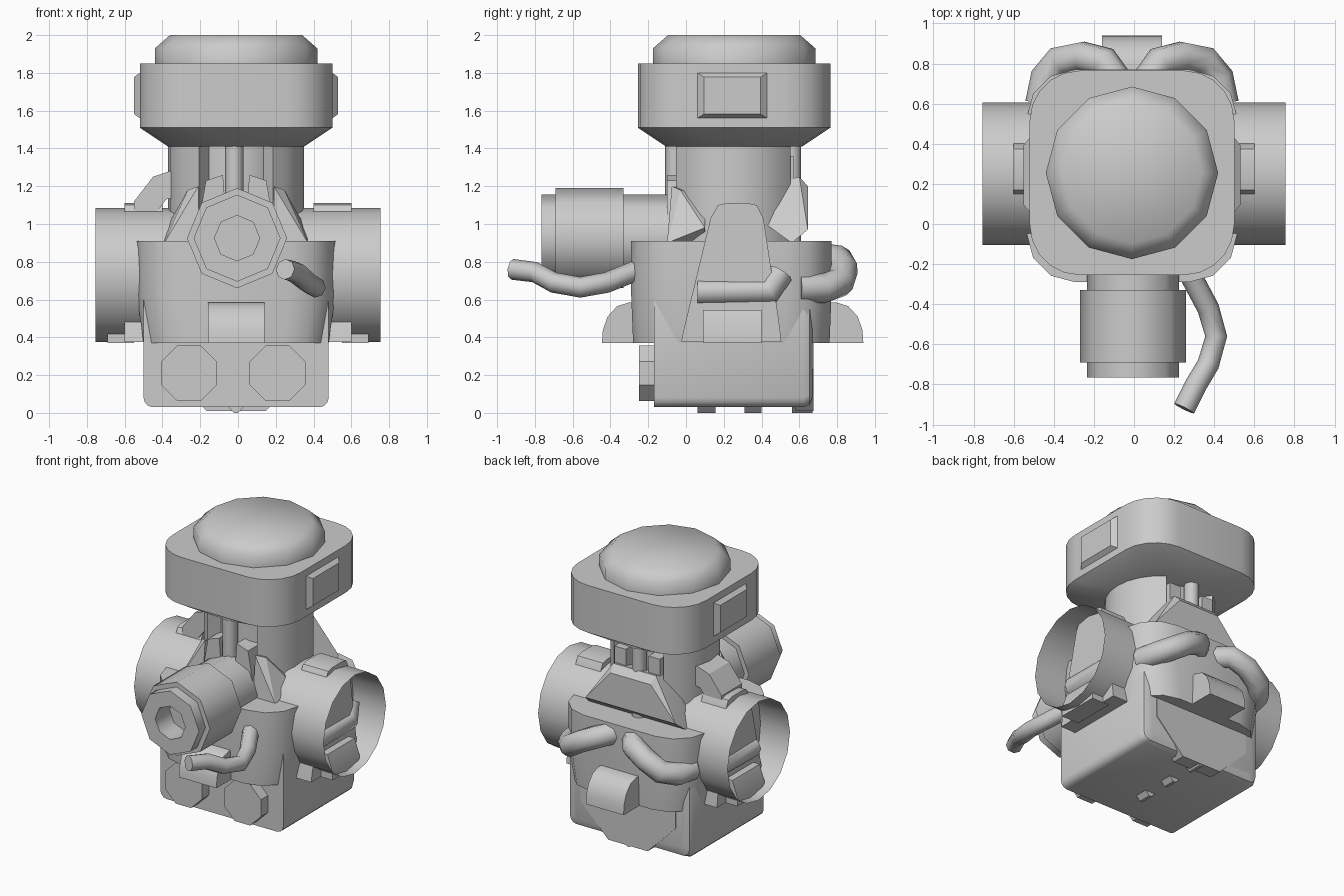
import bpy, bmesh
from math import sin, cos, pi, radians
from mathutils import Vector

if "Cube" in bpy.data.objects:
    bpy.data.objects.remove(bpy.data.objects["Cube"])

CX, CY = -0.01, 0.25


def finish(name, bm, angle=35):
    bmesh.ops.recalc_face_normals(bm, faces=bm.faces)
    me = bpy.data.meshes.new(name)
    bm.to_mesh(me)
    bm.free()
    ob = bpy.data.objects.new(name, me)
    bpy.context.collection.objects.link(ob)
    bpy.ops.object.select_all(action='DESELECT')
    ob.select_set(True)
    bpy.context.view_layer.objects.active = ob
    bpy.ops.object.shade_smooth_by_angle(angle=radians(angle))
    return ob


def loft(name, rings, caps=True, angle=35):
    bm = bmesh.new()
    vs = [[bm.verts.new(p) for p in r] for r in rings]
    n = len(vs[0])
    for a, b in zip(vs, vs[1:]):
        for i in range(n):
            bm.faces.new((a[i], a[(i + 1) % n], b[(i + 1) % n], b[i]))
    if caps:
        bm.faces.new(vs[0])
        bm.faces.new(vs[-1])
    return finish(name, bm, angle)


def place(axis, a, b, t):
    return {'x': (t, a, b), 'y': (a, t, b), 'z': (a, b, t)}[axis]


def lathe(name, axis, ca, cb, profile, n, caps=True, off=0.0, angle=50):
    rings = [[place(axis, ca + r * cos(off + 2 * pi * i / n), cb + r * sin(off + 2 * pi * i / n), t)
              for i in range(n)] for r, t in profile]
    return loft(name, rings, caps, angle)


def rounded(axis, ca, cb, ha, hb, r, t, seg):
    pts = []
    for k, (sa, sb) in enumerate(((1, 1), (-1, 1), (-1, -1), (1, -1))):
        for i in range(seg + 1):
            q = pi / 2 * (k + i / seg)
            pts.append(place(axis, ca + sa * (ha - r) + r * cos(q), cb + sb * (hb - r) + r * sin(q), t))
    return pts


def hull(name, pts, angle=20):
    bm = bmesh.new()
    for p in pts:
        bm.verts.new(p)
    res = bmesh.ops.convex_hull(bm, input=bm.verts)
    bmesh.ops.delete(bm, geom=[v for v in bm.verts if not v.link_faces], context='VERTS')
    return finish(name, bm, angle)


def box(name, x0, x1, y0, y1, z0, z1):
    return hull(name, [(x, y, z) for x in (x0, x1) for y in (y0, y1) for z in (z0, z1)])


def hose(name, pts, r):
    cu = bpy.data.curves.new(name, 'CURVE')
    cu.dimensions = '3D'
    cu.bevel_depth, cu.bevel_resolution, cu.use_fill_caps = r, 2, True
    sp = cu.splines.new('POLY')
    sp.points.add(len(pts) - 1)
    for q, p in zip(sp.points, pts):
        q.co = (*p, 1)
    ob = bpy.data.objects.new(name, cu)
    bpy.context.collection.objects.link(ob)
    bpy.ops.object.select_all(action='DESELECT')
    ob.select_set(True)
    bpy.context.view_layer.objects.active = ob
    bpy.ops.object.convert(target='MESH')
    bpy.ops.object.shade_smooth_by_angle(angle=radians(50))


# Head housing, with taper into the neck, and stepped cap
loft("head_housing", [rounded('z', CX, CY + .005, h, h, r, z, 5)
                      for h, r, z in ((.36, .35, 1.41), (.51, .25, 1.51), (.51, .25, 1.85))])
lathe("head_cap", 'z', CX, CY + .005, [(.43, 1.84), (.43, 1.93), (.35, 2.0)], 12)

# Neck: two curved shells around a core, leaving slots front and back
lathe("neck_core", 'z', CX, CY, [(.27, .85), (.27, 1.45)], 16)
for side, start in (("right", -57), ("left", 123)):
    angs = [radians(start + 114 * i / 8) for i in range(9)]
    prof = [(.36, a) for a in angs] + [(.24, a) for a in reversed(angs)]
    loft(f"neck_shell_{side}", [[(CX + r * cos(a), CY + r * sin(a), z) for r, a in prof]
                                for z in (.88, 1.43)])
for end, s in (("front", -1), ("back", 1)):
    lathe(f"neck_post_{end}", 'z', CX - .01, CY + s * .31, [(.05, .9), (.05, 1.43)], 8)

# Main body, lower tank and rear plate
loft("body", [rounded('z', CX, CY - .01, hx, hy, r, z, 3)
              for hx, hy, r, z in ((.49, .52, .24, .37), (.525, .53, .24, .62), (.525, .53, .24, .91))])
loft("lower_tank", [rounded('y', CX, .34, hx, hz, .05, y, 3)
                    for hx, hz, y in ((.49, .31, -.17), (.49, .31, .62), (.475, .295, .655), (.44, .26, .67))])
lathe("rear_plate", 'y', CX, .39, [(.41, .58), (.41, .675)], 8, off=pi / 8, angle=20)
for i, (a, b) in enumerate(((.06, .155), (.31, .4), (.56, .67))):
    hull(f"foot_{i + 1}", [(x, y, z) for y in (a, b) for x, z in ((-.06, .04), (.04, .04), (-.02, 0), (0, 0))])

# Half-round blocks at front and back
arc = [(-.2, .37), (-.445, .37), (-.44, .44), (-.415, .51), (-.365, .565), (-.3, .585), (-.2, .585)]
for end, f in (("front", lambda y: y), ("back", lambda y: .494 - y)):
    loft(f"{end}_round_block", [[(x, f(y), z) for y, z in arc] for x in (-.16, .14)])

# Front knobs and barrel with recessed opening
for i, x in enumerate((-.26, .21)):
    lathe(f"front_knob_{i + 1}", 'y', x, .21, [(.16, -.1), (.16, -.25)], 8, off=pi / 8, angle=30)
lathe("front_barrel", 'y', -.005, .925,
      [(.23, .05), (.23, -.33), (.265, -.33), (.265, -.69), (.23, -.69), (.23, -.765),
       (.12, -.765), (.12, -.6)], 8)

# Rear shoulder hump
hull("rear_hump", [(CX + s * x, y, z) for s in (-1, 1) for x, y, z in
                   ((.17, .6, 1.25), (.16, .645, 1.2), (.36, .645, .97), (.39, .56, .9),
                    (.3, .42, 1.0), (.2, .4, 1.2))])

# Parts repeated on both sides
for side, s in (("right", 1), ("left", -1)):
    m = lambda pts: [(CX * (abs(x) < .5) + s * x, y, z) for x, y, z in pts]
    # Open thin-walled side tube
    lathe(f"side_tube_{side}", 'x', CY, .73, [(.355, s * .3), (.355, s * .755)], 16, caps=False)
    # Tapered slab and foot block inside the tube
    slab = [(-.025, .375), (-.01, .45), (.13, 1.03), (.17, 1.1), (.21, 1.11), (.33, 1.11),
            (.375, 1.1), (.41, 1.03), (.49, .5), (.505, .375)]
    loft(f"side_slab_{side}", [[(s * x, y, z) for y, z in slab] for x in (.4, .6)])
    hull(f"side_foot_{side}", [(s * x, y, z) for y in (.09, .4) for x, z in
                               ((.55, .37), (.69, .37), (.69, .43), (.65, .545), (.55, .545))])
    # Cross pipe on the slab
    hose(f"side_pipe_{side}", [(s * .57, .06, .64), (s * .57, .44, .64), (s * .54, .5, .74)], .07)
    # Raised panel on the head
    hull(f"head_panel_{side}", [(CX + s * x, .245 + a * hy, 1.68 + b * hz) for a in (-1, 1) for b in (-1, 1)
                                for x, hy, hz in ((.48, .185, .12), (.51, .185, .12), (.54, .15, .098))])
    # Shoulder flap and saddle lug by the front barrel
    hull(f"shoulder_flap_{side}", m([(.2, -.1, .9), (.38, -.1, .9), (.37, .1, .98), (.2, -.075, 1.2),
                                     (.255, -.03, 1.18), (.33, .07, 1.02), (.2, .1, .9), (.2, .1, 1.15)]))
    hull(f"saddle_lug_{side}", m([(x, y, z) for y in (-.1, .05) for x, z in
                                  ((.05, 1.0), (.2, 1.0), (.16, 1.23), (.07, 1.26))]))
    hull(f"rear_lug_{side}", m([(x, y, z) for y in (.45, .57) for x, z in
                                ((.09, 1.2), (.18, 1.2), (.18, 1.36), (.09, 1.36))]))
    # Rear hose
    hose(f"rear_hose_{side}", m([(.08, .72, .82), (.14, .81, .81), (.25, .835, .76), (.36, .815, .69),
                                 (.43, .73, .66), (.455, .6, .66)]), .078)

# Left bracket from neck to tube
loft("left_bracket", [[(x, y, z) for x, z in ((-.55, 1.05), (-.55, 1.12), (-.45, 1.25), (-.36, 1.28),
                                             (-.3, 1.28), (-.3, 1.15), (-.38, 1.13), (-.44, 1.05))]
                      for y in (.15, .38)], angle=20)

# Front hose
hose("front_hose", [(.25, -.92, .76), (.31, -.8, .745), (.37, -.7, .69), (.41, -.56, .665),
                    (.37, -.42, .69), (.29, -.27, .75), (.25, -.18, .78)], .055)
